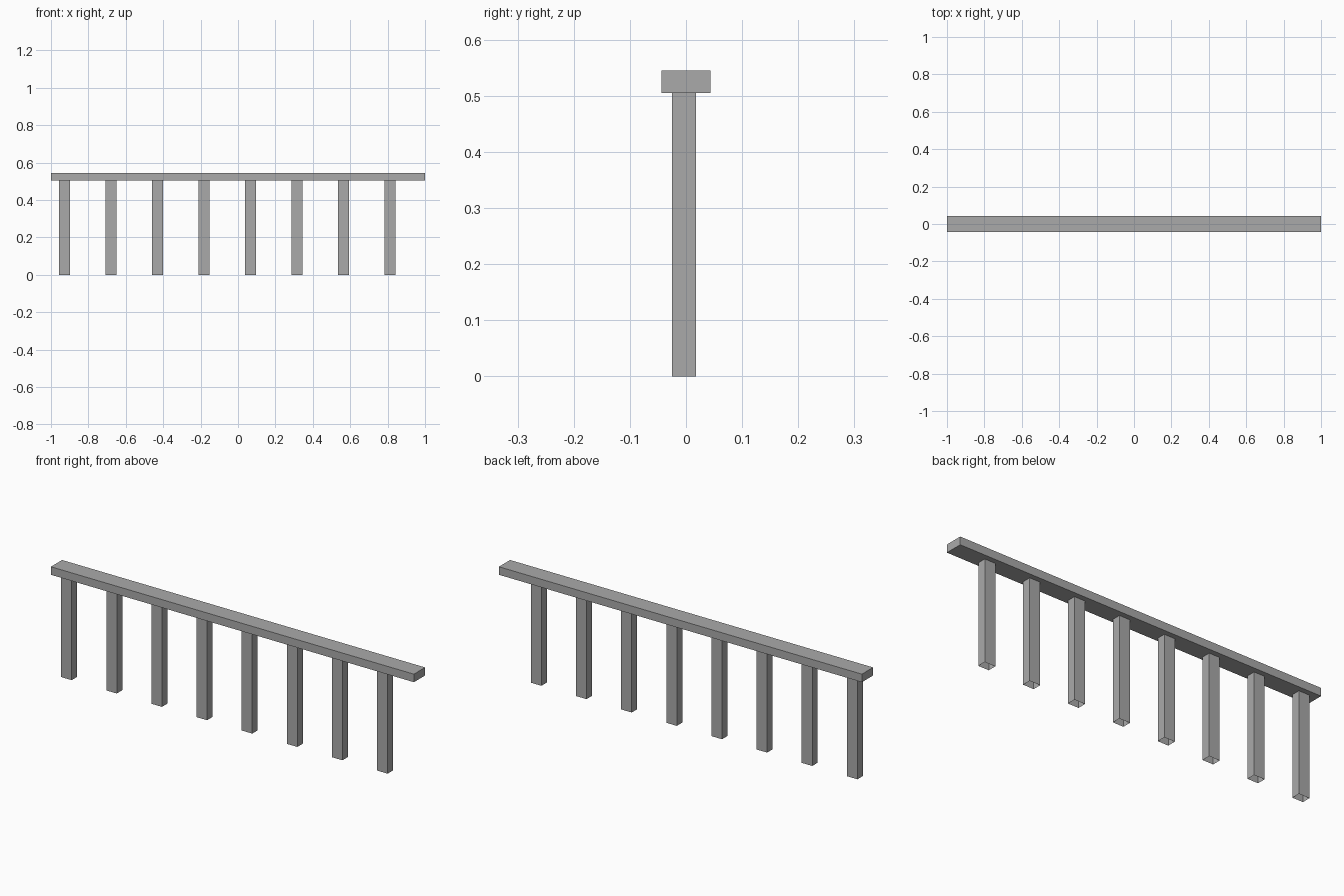
import bpy
import bmesh
from mathutils import Matrix, Vector

if "Cube" in bpy.data.objects:
    bpy.data.objects.remove(bpy.data.objects["Cube"], do_unlink=True)

# Single plain grey
grey = bpy.data.materials.new("plain_grey")
grey.use_nodes = True
colour = (0.4, 0.4, 0.4, 1)
grey.diffuse_color = colour
grey.node_tree.nodes["Principled BSDF"].inputs["Base Color"].default_value = colour


def box(name, low, high, open_bottom=False):
    low, high = Vector(low), Vector(high)
    size = high - low
    bm = bmesh.new()
    bmesh.ops.create_cube(bm, size=1, matrix=Matrix.Diagonal((*size, 1)))
    if open_bottom:
        under = [f for f in bm.faces if f.normal.z < -0.5]
        bmesh.ops.delete(bm, geom=under, context='FACES_ONLY')
    mesh = bpy.data.meshes.new(name)
    bm.to_mesh(mesh)
    bm.free()
    mesh.materials.append(grey)
    obj = bpy.data.objects.new(name, mesh)
    obj.location = (low + high) / 2
    bpy.context.collection.objects.link(obj)
    return obj


# Handrail
RAIL_BASE = 0.505
box("handrail", (-1, -0.044, RAIL_BASE), (1, 0.044, 0.545))

# Evenly spaced hollow posts, open underneath
FIRST, SPACING, HALF_WIDTH = -0.928, 0.2487, 0.029
for i in range(8):
    x = FIRST + i * SPACING
    box(f"post_{i + 1}", (x - HALF_WIDTH, -0.025, 0),
        (x + HALF_WIDTH, 0.018, RAIL_BASE), open_bottom=True)
